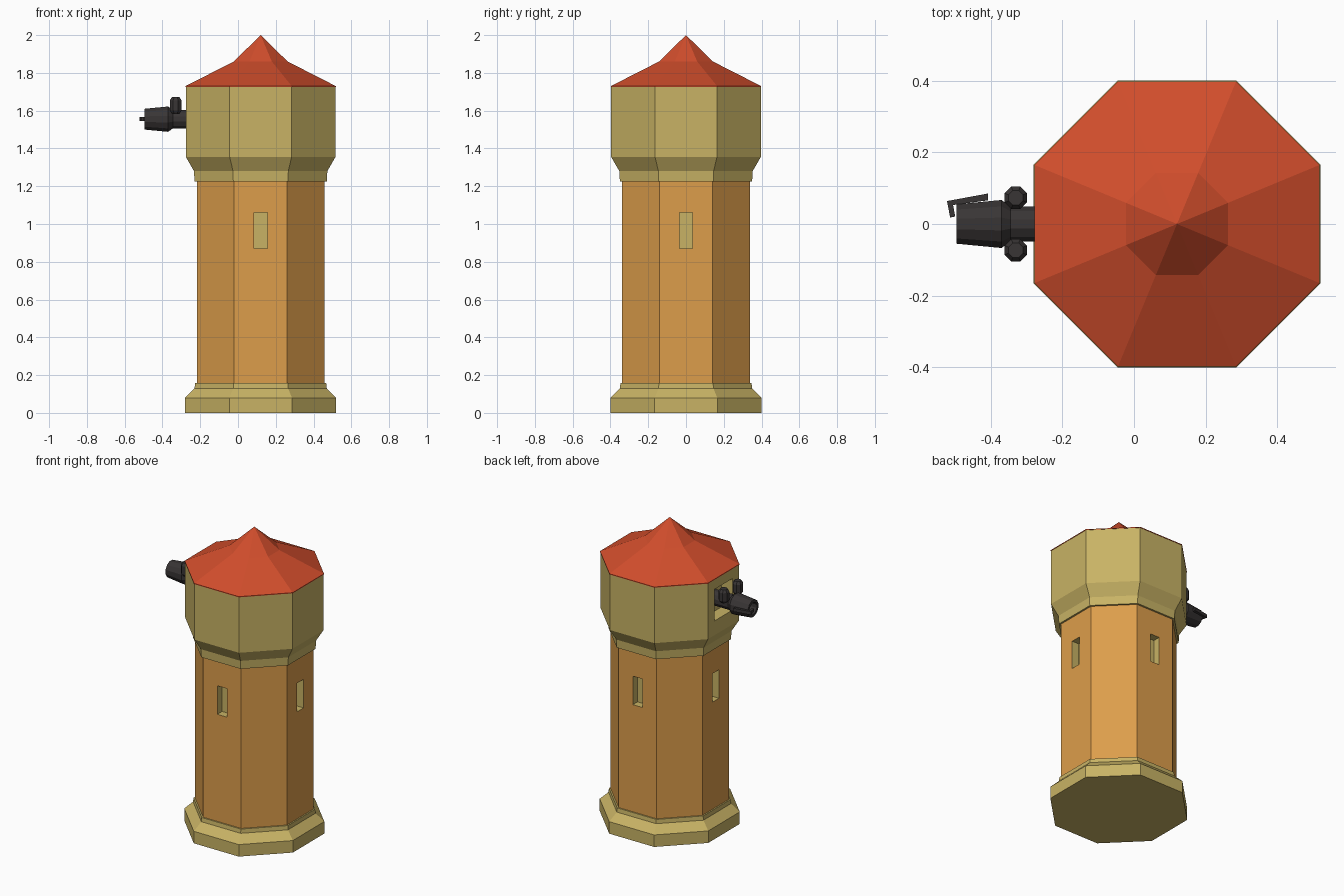
import bpy, bmesh, math
from mathutils import Vector

if "Cube" in bpy.data.objects:
    bpy.data.objects.remove(bpy.data.objects["Cube"])

CX = 0.12  # tower axis


def material(name, rgb):
    m = bpy.data.materials.new(name)
    m.diffuse_color = (*rgb, 1)
    m.use_nodes = True
    m.node_tree.nodes["Principled BSDF"].inputs["Base Color"].default_value = m.diffuse_color
    return m


stone = material("stone", (0.58, 0.45, 0.13))
brick = material("orange_wall", (0.72, 0.34, 0.07))
tile = material("red_roof", (0.64, 0.075, 0.025))
iron = material("dark_iron", (0.04, 0.035, 0.035))


def finish(bm, name, mats, loc, rot=(0, 0, 0)):
    bmesh.ops.remove_doubles(bm, verts=bm.verts, dist=1e-5)
    bmesh.ops.recalc_face_normals(bm, faces=bm.faces)
    me = bpy.data.meshes.new(name)
    bm.to_mesh(me)
    bm.free()
    for m in mats:
        me.materials.append(m)
    ob = bpy.data.objects.new(name, me)
    ob.location, ob.rotation_euler = loc, rot
    bpy.context.collection.objects.link(ob)
    return ob


def recess(bm, outer, normal, w, z0, z1, depth):
    """Fill a wall panel around a rectangular niche."""
    n = Vector(normal)
    t = Vector((0, 0, 1)).cross(n)
    c = n * outer[0].co.dot(n)
    rect = [c + t * (s * w / 2) + Vector((0, 0, z))
            for s, z in ((-1, z0), (1, z0), (1, z1), (-1, z1))]
    rim = [bm.verts.new(p) for p in rect]
    back = [bm.verts.new(p - n * depth) for p in rect]
    inside = [bm.faces.new(back)]
    for i in range(4):
        j = (i + 1) % 4
        bm.faces.new((outer[i], outer[j], rim[j], rim[i]))
        inside.append(bm.faces.new((rim[i], rim[j], back[j], back[i])))
    for f in inside:
        f.material_index = 1


def prism(name, profile, mats, loc, rot=(0, 0, 0), sides=8, niches=None):
    """Stack of polygon rings (flat-to-axis distance, height); niches = {(ring, side): (w, z0, z1, depth)}."""
    bm = bmesh.new()
    step = 2 * math.pi / sides
    rings = []
    for a, z in profile:
        r = a / math.cos(step / 2)
        rings.append([bm.verts.new((r * math.cos(step * (k + .5)), r * math.sin(step * (k + .5)), z))
                      for k in range(sides)])
    for i in range(len(rings) - 1):
        lo, hi = rings[i], rings[i + 1]
        for k in range(sides):
            j = (k + 1) % sides
            quad = (lo[k], lo[j], hi[j], hi[k])
            if niches and (i, k) in niches:
                ang = step * (k + 1)
                recess(bm, quad, (math.cos(ang), math.sin(ang), 0), *niches[(i, k)])
            else:
                bm.faces.new(quad)
    bm.faces.new(rings[0])
    if profile[-1][0] > 0:
        bm.faces.new(rings[-1])
    return finish(bm, name, mats, loc, rot)


# Tower: plinth, shaft with four slit windows, flared head with gun port, roof
axis = (CX, 0, 0)
prism("plinth", [(0.4, 0), (0.4, 0.08), (0.35, 0.13), (0.347, 0.157)], [stone], axis)
prism("shaft", [(0.338, 0.15), (0.338, 1.23)], [brick, stone], axis,
      niches={(0, k): (0.07, 0.87, 1.06, 0.05) for k in (1, 3, 5, 7)})
prism("tower_head", [(0.35, 1.225), (0.353, 1.28), (0.396, 1.355), (0.396, 1.727)], [stone, stone], axis,
      niches={(2, 3): (0.19, 1.45, 1.66, 0.08)})
prism("roof", [(0.398, 1.725), (0.398, 1.73), (0.143, 1.86), (0, 2.0)], [tile], axis)

# Cannon lying along -x with a hollow muzzle
prism("cannon", [(0.049, 0), (0.049, 0.145), (0.067, 0.17), (0.055, 0.295), (0.038, 0.295), (0.038, 0.24)],
      [iron], (-0.2, 0, 1.555), (0, -math.pi / 2, 0), sides=12)

# Two upright canisters beside the barrel
for side, y in (("left", 0.073), ("right", -0.073)):
    prism("canister_" + side, [(0.02, 1.583), (0.031, 1.6), (0.031, 1.655), (0.02, 1.672)],
          [iron], (-0.33, y, 0))

# Bent lever on the side of the muzzle
bm = bmesh.new()
outline = [(-0.408, 0.085), (-0.522, 0.064), (-0.513, 0.018), (-0.499, 0.021), (-0.505, 0.053), (-0.408, 0.066)]
face = bm.faces.new([bm.verts.new((x, y, 0)) for x, y in outline])
top = bmesh.ops.extrude_face_region(bm, geom=[face])["geom"]
bmesh.ops.translate(bm, vec=(0, 0, 0.022), verts=[v for v in top if isinstance(v, bmesh.types.BMVert)])
finish(bm, "lever", [iron], (0, 0, 1.544))
